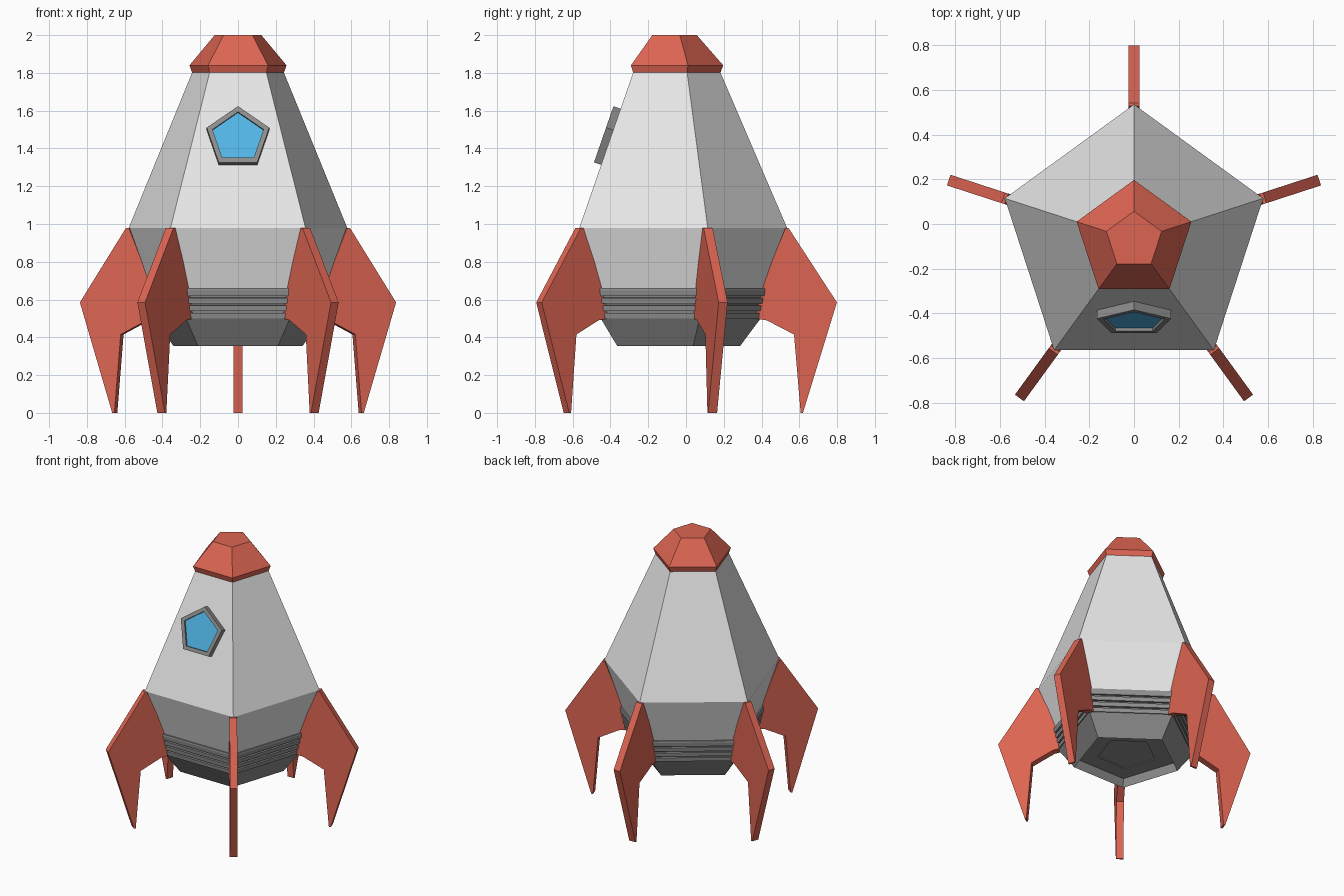
import bpy, bmesh, math
from mathutils import Matrix, Vector

SIDES = 5
AXIS_Y = -0.073      # the five-sided body axis sits slightly forward of centre

cube = bpy.data.objects.get("Cube")
if cube:
    bpy.data.objects.remove(cube, do_unlink=True)


def material(name, rgb):
    mat = bpy.data.materials.new(name)
    mat.use_nodes = True
    mat.diffuse_color = (*rgb, 1)
    mat.node_tree.nodes["Principled BSDF"].inputs["Base Color"].default_value = (*rgb, 1)
    return mat


white = material("hull_white", (0.8, 0.8, 0.8))
red = material("trim_red", (0.72, 0.13, 0.085))
grey = material("metal_grey", (0.27, 0.27, 0.27))
blue = material("glass_blue", (0.085, 0.48, 0.82))


def finish(bm, name, mat, matrix):
    bmesh.ops.recalc_face_normals(bm, faces=bm.faces)
    bm.transform(matrix)
    mesh = bpy.data.meshes.new(name)
    bm.to_mesh(mesh)
    bm.free()
    mesh.materials.append(mat)
    obj = bpy.data.objects.new(name, mesh)
    bpy.context.collection.objects.link(obj)
    return obj


def loft(name, profile, mat, matrix=Matrix.Translation((0, AXIS_Y, 0)), closed=False):
    """Sweep (radius, height) points round a pentagon; cap the ends or close the loop."""
    bm = bmesh.new()
    rings = []
    for r, z in profile:
        angles = [math.pi / 2 + math.tau * k / SIDES for k in range(SIDES)]
        rings.append([bm.verts.new((r * math.cos(a), r * math.sin(a), z)) for a in angles])
    pairs = list(zip(rings, rings[1:]))
    if closed:
        pairs.append((rings[-1], rings[0]))
    else:
        bm.faces.new(rings[0])
        bm.faces.new(rings[-1])
    for low, high in pairs:
        for k in range(SIDES):
            n = (k + 1) % SIDES
            bm.faces.new((low[k], low[n], high[n], high[k]))
    return finish(bm, name, mat, matrix)


# Hull, nose cap and hollow engine skirt
loft("hull", [(0.44, 0.5), (0.495, 0.655), (0.608, 0.98), (0.252, 1.81)], white)
loft("nose_cap", [(0.255, 1.8), (0.27, 1.84), (0.13, 2.0)], red)
loft("engine_skirt", [(0.2, 0.415), (0.2, 0.41), (0.335, 0.41), (0.36, 0.355),
                      (0.468, 0.5), (0.44, 0.52)], grey)

# Ribbed collar between skirt and hull
ribs = []
for i in range(4):
    z, r = 0.5 + 0.04 * i, 0.476 + 0.01 * i
    ribs += [(r, z), (r + 0.004, z + 0.028), (r - 0.012, z + 0.03), (r - 0.01, z + 0.04)]
ribs[-2:] = [(0.508, 0.66), (0.48, 0.66)]
loft("ribbed_collar", ribs, grey)

# Landing fins, one on each hull corner
FIN = [(0.6, 0.98), (0.615, 0.98), (0.872, 0.585), (0.692, 0), (0.68, 0),
       (0.645, 0.415), (0.5, 0.49), (0.44, 0.5), (0.47, 0.66)]
HALF = 0.025
for k in range(SIDES):
    bm = bmesh.new()
    face = bm.faces.new([bm.verts.new((r, -HALF, z)) for r, z in FIN])
    ext = bmesh.ops.extrude_face_region(bm, geom=[face])
    moved = [v for v in ext["geom"] if isinstance(v, bmesh.types.BMVert)]
    bmesh.ops.translate(bm, verts=moved, vec=(0, 2 * HALF, 0))
    turn = Matrix.Rotation(math.pi / 2 + math.tau * k / SIDES, 4, "Z")
    finish(bm, f"landing_fin_{k + 1}", red, Matrix.Translation((0, AXIS_Y, 0)) @ turn)

# Porthole lying on the sloping front panel
up = Vector((0, 0.284, 0.82)).normalized()
side = Vector((1, 0, 0))
out = side.cross(up)
tilt = Matrix((side, up, out)).transposed().to_4x4()
on_panel = Matrix.Translation((0, -0.405, 1.447)) @ tilt
loft("window_frame", [(0.174, -0.005), (0.174, 0.038), (0.142, 0.038), (0.142, -0.005)],
     grey, on_panel, closed=True)
loft("window_glass", [(0.143, 0.0), (0.143, 0.025)], blue, on_panel)
